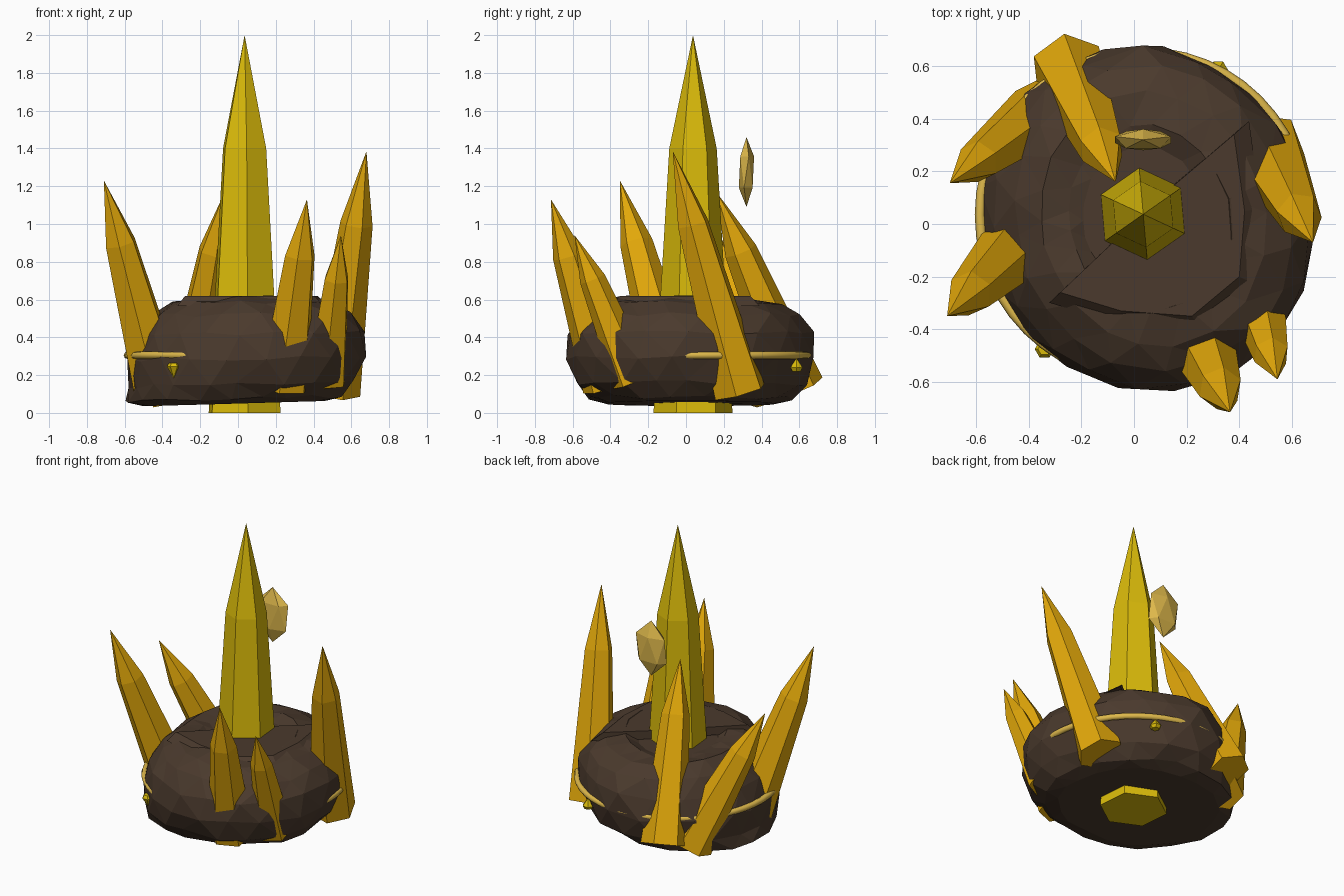
import bpy, bmesh, math, random
from mathutils import Vector, Matrix

if "Cube" in bpy.data.objects:
    bpy.data.objects.remove(bpy.data.objects["Cube"])

random.seed(4)


def material(name, rgb):
    m = bpy.data.materials.new(name)
    m.diffuse_color = (*rgb, 1)
    m.use_nodes = True
    m.node_tree.nodes["Principled BSDF"].inputs["Base Color"].default_value = m.diffuse_color
    return m


ROCK = material("dark brown stone", (0.069, 0.042, 0.026))
YELLOW = material("yellow crystal", (0.71, 0.50, 0.003))
AMBER = material("amber crystal", (0.76, 0.39, 0.003))
GOLD = material("pale gold", (0.73, 0.48, 0.07))


def finish(bm, name, mat):
    bmesh.ops.recalc_face_normals(bm, faces=bm.faces)
    me = bpy.data.meshes.new(name)
    bm.to_mesh(me)
    bm.free()
    ob = bpy.data.objects.new(name, me)
    me.materials.append(mat)
    bpy.context.collection.objects.link(ob)
    return ob


def stack(bm, rings):
    """Skin a list of point rings and close both ends."""
    loops = [[bm.verts.new(p) for p in ring] for ring in rings]
    for a, b in zip(loops, loops[1:]):
        n = len(a)
        for i in range(n):
            j = (i + 1) % n
            if len(b) == 1:
                bm.faces.new((a[i], a[j], b[0]))
            else:
                bm.faces.new((a[i], a[j], b[j], b[i]))
    for loop in (loops[0], loops[-1]):
        if len(loop) > 2:
            bm.faces.new(loop)


def crystal(name, base, tip, radius, mat, roll):
    """Six-sided tapered shard with a shoulder at 70 percent of its length."""
    base, tip = Vector(base), Vector(tip)
    axis = tip - base
    turn = Vector((0, 0, 1)).rotation_difference(axis)
    start = math.radians(roll + 90) + math.atan2(axis.y, axis.x)
    rings = []
    for t, r in ((0, radius), (0.7, radius * 0.6)):
        rings.append([base + axis * t + turn @ Vector((
            r * math.cos(start + k * math.pi / 3),
            r * math.sin(start + k * math.pi / 3), 0)) for k in range(6)])
    rings.append([tip])
    bm = bmesh.new()
    stack(bm, rings)
    return finish(bm, name, mat)


# Rock body: jittered rings with an uneven girth, hollowed at the top
girth = [.65, .632, .642, .668, .648, .634, .606, .605, .625, .655, .682, .695]
profile = [(0.05, 0.67), (0.075, 0.80), (0.15, 0.92), (0.29, 1.0), (0.42, 0.985),
           (0.52, 0.89), (0.585, 0.74), (0.612, 0.54), (0.56, 0.42)]
SEG = 20


def girth_at(a):
    t = (a / (2 * math.pi) * 12) % 12
    i = int(t)
    return girth[i] + (girth[(i + 1) % 12] - girth[i]) * (t - i)


rings = []
for level, (z, r) in enumerate(profile):
    ring = []
    flat = level in (0, len(profile) - 1)
    for i in range(SEG):
        a = 2 * math.pi * (i + 0.5 * (level % 2) + random.uniform(-.2, .2)) / SEG
        left = max(0, -math.cos(a))
        rr = r * girth_at(a) * (1 - 0.6 * left * (z - 0.29))
        if z < 0.1:
            rr *= 1 + 0.12 * left
        jit = 0.006 if level == 3 else 0.018
        rr *= random.uniform(1 - jit, 1 + jit)
        dz = 0 if flat else random.uniform(-0.012, 0.012)
        if level == 7:      # lowered lip at the back left
            dz -= 0.05 * max(0, math.cos(a - math.radians(150)))
        tilt = 0.015 * math.cos(a) * (1 - z / 0.62)
        ring.append((0.02 + rr * math.cos(a), 0.02 + rr * math.sin(a), z + dz + tilt))
    rings.append(ring)
bm = bmesh.new()
stack(bm, rings)
bmesh.ops.triangulate(bm, faces=[f for f in bm.faces if len(f.verts) == 4])
finish(bm, "rock_body", ROCK)

# Flat slab over the front right half of the hollow
outline = [(-.28, -.26), (-.05, -.33), (.22, -.35), (.40, -.20), (.42, .05),
           (.38, .34), (.12, .12)]
bm = bmesh.new()
stack(bm, [[(x * s, y * s, z) for x, y in outline]
           for z, s in ((0.565, 1.15), (0.62, 1))])
finish(bm, "top_slab", ROCK)

# Central spire, passing through the rock to the ground
crystal("central_spire", (0.035, 0.037, 0), (0.035, 0.037, 2), 0.21, YELLOW, 5)

# Surrounding shards: base, tip, radius, roll
shards = {
    "left_front_shard": ((-.42, -.06, .13), (-.71, -.35, 1.23), .145, 10),
    "left_back_shard": ((-.34, .43, .09), (-.70, .155, .97), .135, 20),
    "back_shard": ((-.25, .59, .13), (-.07, .16, 1.17), .145, 15),
    "right_shard": ((.505, .285, .11), (.68, -.07, 1.385), .145, 25),
    "front_shard": ((.24, -.41, .14), (.365, -.715, 1.13), .14, 0),
    "front_right_shard": ((.465, -.275, .17), (.545, -.59, .94), .115, 12),
}
for name, (base, tip, radius, roll) in shards.items():
    crystal(name, base, tip, radius, AMBER, roll)

# Gold band running in and out of the stone
bpy.ops.mesh.primitive_torus_add(major_radius=0.618, minor_radius=0.02,
                                 major_segments=48, minor_segments=8,
                                 location=(0.033, 0.035, 0.305))
band = bpy.context.object
band.name = "gold_band"
band.data.materials.append(GOLD)
bpy.ops.object.shade_smooth_by_angle(angle=math.radians(50))

# Floating flattened gem behind the spire
bm = bmesh.new()
bmesh.ops.create_icosphere(bm, subdivisions=1, radius=1,
                           matrix=Matrix.Translation((0.035, 0.32, 1.275))
                           @ Matrix.Diagonal((0.125, 0.045, 0.185, 1))
                           @ Matrix.Rotation(math.radians(18), 4, 'Z'))
finish(bm, "floating_gem", GOLD)

# Two small drop gems set below the band
for name, (x, y), lo, hi in (("front_drop", (-.34, -.475), .185, .265),
                             ("back_drop", (.32, .585), .29, .22)):
    bm = bmesh.new()
    z2 = hi - 0.02 if hi > lo else hi + 0.02
    stack(bm, [[(x + r * math.cos(k * math.pi / 3), y + r * math.sin(k * math.pi / 3), z)
                for k in range(6)] for r, z in ((0.025, hi), (0.037, z2))] + [[(x, y, lo)]])
    finish(bm, name, YELLOW)
